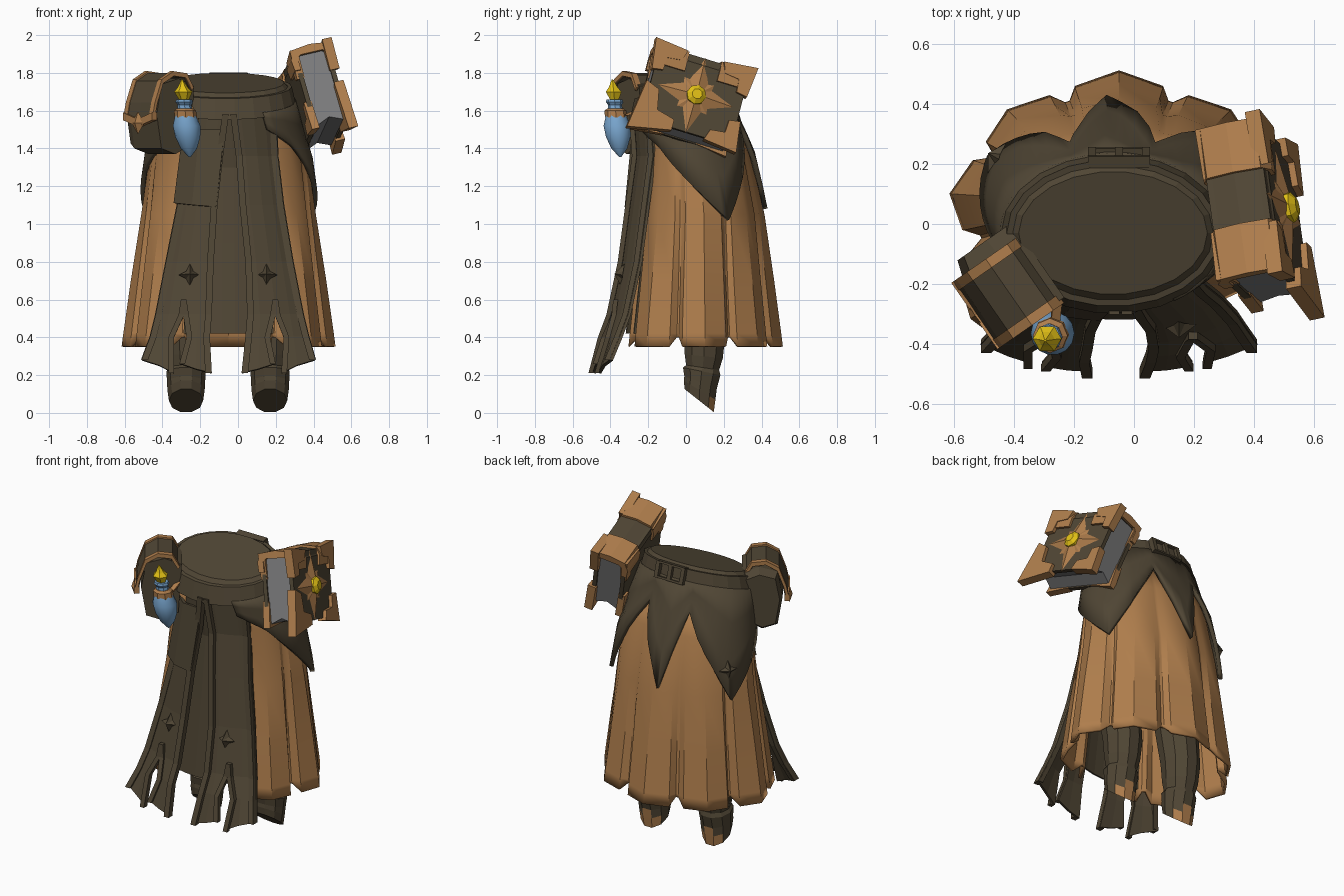
import bpy, math
from mathutils import Vector, Matrix

if "Cube" in bpy.data.objects:
    bpy.data.objects.remove(bpy.data.objects["Cube"])


def material(name, rgb):
    m = bpy.data.materials.new(name)
    m.diffuse_color = (*rgb, 1)
    m.use_nodes = True
    m.node_tree.nodes["Principled BSDF"].inputs["Base Color"].default_value = m.diffuse_color
    return m


DARK = material("dark brown cloth", (0.080, 0.061, 0.035))
TAN = material("tan leather", (0.43, 0.208, 0.073))
GREY = material("grey paper", (0.21, 0.21, 0.215))
BLUE = material("blue glass", (0.19, 0.38, 0.62))
GOLD = material("yellow gold", (0.76, 0.53, 0.008))


def mesh(name, verts, faces, mat, thick=0, smooth=False, mtx=None):
    me = bpy.data.meshes.new(name)
    me.from_pydata([(mtx @ Vector(v)) if mtx else Vector(v) for v in verts], [], faces)
    me.materials.append(mat)
    ob = bpy.data.objects.new(name, me)
    bpy.context.collection.objects.link(ob)
    bpy.context.view_layer.objects.active = ob
    ob.select_set(True)
    bpy.ops.object.mode_set(mode='EDIT')
    bpy.ops.mesh.select_all(action='SELECT')
    bpy.ops.mesh.remove_doubles(threshold=0.00005)
    bpy.ops.mesh.normals_make_consistent(inside=False)
    bpy.ops.object.mode_set(mode='OBJECT')
    if smooth:
        bpy.ops.object.shade_smooth_by_angle(angle=math.radians(28))
    ob.select_set(False)
    if thick:
        mod = ob.modifiers.new("thickness", 'SOLIDIFY')
        mod.thickness, mod.offset = thick, 0
    return ob


def loft(name, rings, mat, closed=True, caps=True, **kw):
    n = len(rings[0])
    faces = [(r * n + i, r * n + (i + 1) % n, (r + 1) * n + (i + 1) % n, (r + 1) * n + i)
             for r in range(len(rings) - 1) for i in range(n if closed else n - 1)]
    if closed and caps:
        faces += [tuple(range(n))[::-1], tuple(range((len(rings) - 1) * n, len(rings) * n))]
    return mesh(name, [p for r in rings for p in r], faces, mat, **kw)


def plate(name, poly, w0, w1, mat, mtx):
    return loft(name, [[(u, v, w) for u, v in poly] for w in (w0, w1)], mat, mtx=mtx)


def box(name, a, b, mat, mtx):
    poly = [(a[0], a[1]), (b[0], a[1]), (b[0], b[1]), (a[0], b[1])]
    return plate(name, poly, a[2], b[2], mat, mtx)


def star(name, mtx, long, short, height, mat, points=4):
    n = points * 2
    rim = [((short if i % 2 else long) * math.cos(i * 2 * math.pi / n),
            (short if i % 2 else long) * math.sin(i * 2 * math.pi / n), 0) for i in range(n)]
    faces = [(i, (i + 1) % n, n) for i in range(n)] + [tuple(range(n))[::-1]]
    return mesh(name, rim + [(0, 0, height)], faces, mat, mtx=mtx)


def ribbon(name, pts, mat, width=0.035, thick=0.025):
    w, t = width / 2, thick / 2
    rings = [[(x - w, y - t, z), (x + w, y - t, z), (x + w, y + t, z), (x - w, y + t, z)] for x, y, z in pts]
    return loft(name, rings, mat)


def frame(centre, u, w):
    w = Vector(w).normalized()
    u = Vector(u)
    u = (u - w * u.dot(w)).normalized()
    v = w.cross(u)
    return Matrix.Translation(centre) @ Matrix((u, v, w)).transposed().to_4x4()


def lerp(keys, x):
    for a, b in zip(keys, keys[1:]):
        if a[0] <= x <= b[0]:
            f = (x - a[0]) / (b[0] - a[0])
            return [p + (q - p) * f for p, q in zip(a[1:], b[1:])]
    return list(keys[0][1:] if x < keys[0][0] else keys[-1][1:])


# body outline by height: z, centre x, centre y, radius x, radius y
BODY = [(0.33, -0.05, 0.07, 0.53, 0.41), (1.05, -0.05, 0.07, 0.44, 0.325), (1.4, -0.05, 0.05, 0.40, 0.27),
        (1.6, -0.07, -0.02, 0.35, 0.25), (1.7, -0.07, -0.03, 0.34, 0.235)]


def on_body(deg, z, grow=0.0, mult=1.0):
    cx, cy, rx, ry = lerp(BODY, z)
    a = math.radians(deg)
    return (cx + (rx * mult + grow) * math.cos(a), cy + (ry * mult + grow) * math.sin(a), z)


# pleated skirt, open at the front
PLEAT = {-20: -0.085, -16: 0.0, 0: 0.065, 16: 0.0, 20: -0.085}
cols = [(90 + 43 * k + o, d) for k in range(-4, 5) for o, d in PLEAT.items() if -77 < 90 + 43 * k + o < 257]
rings = []
for z in (1.6, 1.4, 1.05, 0.7, 0.42, 0.35):
    d = min(1, (1.6 - z) / 1.0)
    rings.append([on_body(a, z + (0.05 if out < -0.05 and z < 0.36 else 0), 0,
                          1 + (out - (0.04 * abs(math.sin(math.radians(2 * a))) if 0 < a < 180 else 0)) * d)
                  for a, out in cols])
loft("pleated_skirt", rings, TAN, closed=False, thick=0.018, smooth=True)
# dark layer behind the front opening
loft("front_underlayer", [[on_body(a, z, -0.015) for a in range(242, 299, 8)] for z in (1.6, 1.3, 0.9, 0.42)],
     DARK, closed=False, thick=0.012)

# pointed hip apron
HEM = [(-58, 1.5), (-40, 1.42), (25, 1.02), (45, 1.24), (70, 1.56), (95, 1.08), (112, 1.55), (155, 1.03),
       (185, 1.27), (222, 1.45)]
angles = sorted(set(range(-58, 223, 7)) | {h[0] for h in HEM})
rings = []
for s in (0, 0.3, 0.65, 1):
    row = []
    for a in angles:
        top = 1.65 + 0.07 * math.sin(math.radians(a))
        z = top + (lerp(HEM, a)[0] - top) * s
        row.append(on_body(a, z, 0.02 + 0.012 * s))
    rings.append(row)
loft("hip_apron", rings, DARK, closed=False, thick=0.025, smooth=True)
p = Vector(on_body(152, 1.22, 0.04))
star("apron_stud", frame(p, (0, 0, 1), (-0.85, 0.5, 0.1)), 0.06, 0.025, 0.035, DARK)


# tilted belt and waist cap
def waist(grow, drop, n=22):
    pts = []
    for i in range(n):
        a = 2 * math.pi * i / n
        y = -0.03 + (0.22 + grow) * math.sin(a)
        pts.append((-0.07 + (0.33 + grow) * math.cos(a), y, 1.755 + 0.26 * y - drop))
    return pts


loft("waist_cap", [waist(0, 0.12), waist(0.005, 0.02), waist(-0.015, 0)], DARK)
loft("belt", [waist(0.0, 0.02), waist(0.025, 0.02), waist(0.05, 0.125), waist(0.0, 0.135)], DARK, caps=False)
buckle = frame((-0.05, 0.222, 1.745), (-1, 0, 0), (0, 1, 0.3))
for x in (-0.09, 0, 0.09):
    box("buckle_bar", (x - 0.013, -0.05, -0.02), (x + 0.013, 0.05, 0.022), DARK, buckle)
for v in (-0.05, 0.04):
    box("buckle_rail", (-0.1, v, -0.02), (0.1, v + 0.013, 0.02), DARK, buckle)

# two slit front panels: z, y, outer x, inner x
DEPTH = [(1.58, -0.27), (1.36, -0.255), (1.1, -0.29), (0.8, -0.33), (0.52, -0.39), (0.4, -0.435), (0.25, -0.485)]
LEFT = [(-0.27, -0.05), (-0.29, -0.08), (-0.32, -0.11), (-0.38, -0.13), (-0.435, -0.14), (-0.465, -0.15), (-0.51, -0.14)]
RIGHT = [(0.2, -0.04), (0.21, -0.01), (0.24, 0.01), (0.29, 0.04), (0.345, 0.05), (0.375, 0.04), (0.41, 0.02)]
COLS = [0, 0.25, 0.5, 0.5, 0.78, 1]
for side, xs in (("left", LEFT), ("right", RIGHT)):
    verts, faces = [], []
    for r, ((z, y), (xo, xi)) in enumerate(zip(DEPTH, xs)):
        for c, t in enumerate(COLS):
            if r > 4:  # open the slit
                t += {2: -0.11, 3: 0.12}.get(c, 0) * (1 if r == 5 else 0.4)
            dz = 0.0 if r < 6 else (0.03, 0.0, -0.04, 0.01, -0.02, -0.04)[c]
            verts.append((xo + (xi - xo) * t, y + 0.09 * (1 - t) ** 2, z + dz))
    for r in range(len(DEPTH) - 1):
        faces += [(r * 6 + c, r * 6 + c + 1, r * 6 + c + 7, r * 6 + c + 6) for c in (0, 1, 3, 4)]
    mesh(side + "_front_panel", verts, faces, DARK, thick=0.018)
    edge = lambda c, dx, r0=0: [(verts[r * 6 + c][0] + dx, verts[r * 6 + c][1] - 0.014, verts[r * 6 + c][2])
                                for r in range(r0, len(DEPTH))]
    s = 1 if side == "left" else -1
    ribbon(side + "_outer_border", edge(0, 0.016 * s), DARK, 0.035, 0.045)
    ribbon(side + "_inner_border", edge(5, -0.016 * s), DARK, 0.035, 0.035)
    apex = [(verts[26][0], verts[26][1] - 0.005, 0.6)]
    ribbon(side + "_slit_border_a", apex + edge(2, -0.012 * s, 4), DARK, 0.03)
    ribbon(side + "_slit_border_b", apex + edge(3, 0.012 * s, 4), DARK, 0.03)
    star(side + "_panel_stud", frame((-0.255 if s > 0 else 0.15, -0.335, 0.73), (0, 0.15, 1), (0, -1, 0.15)),
         0.06, 0.028, 0.045, DARK)
# folded upper layer on the left panel
loft("left_panel_overlap", [[(-0.285, -0.19, 1.5), (-0.2, -0.265, 1.5), (-0.07, -0.275, 1.5)],
                            [(-0.335, -0.23, 1.11), (-0.24, -0.30, 1.1), (-0.115, -0.315, 1.09)]],
     DARK, closed=False, thick=0.02)

# boots with slanted soles and tan heels: z, centre y, radius, slant
BOOT = [(0.9, 0.03, 0.14, 0), (0.42, 0.098, 0.117, 0), (0.3, 0.094, 0.106, 0.1), (0.24, 0.088, 0.092, 0.15),
        (0.22, 0.083, 0.104, 0.2), (0.16, 0.077, 0.09, 0.4), (0.12, 0.072, 0.088, 0.6), (0.065, 0.07, 0.081, 0.79)]
for side, x0 in (("left", -0.275), ("right", 0.17)):
    rings = []
    for z, cy, r, k in BOOT:
        ring = [(math.cos(i * math.pi / 5) * r, math.sin(i * math.pi / 5) * r) for i in range(10)]
        rings.append([(x0 + a * (1.12 if z < 0.2 else 1), cy + b, z - k * b) for a, b in ring])
    boot = loft(side + "_boot", rings, DARK)
    boot.data.materials.append(TAN)
    for f in boot.data.polygons:
        if f.normal.y > (0.5 if f.center.z < 0.06 else 0.9) and f.center.z < 0.13:
            f.material_index = 1

# clasped book hung on the right hip; local axes: along spine, up, outward
B = frame((0.405, 0.03, 1.657), (-0.17, 0.95, -0.30), (0.95, 0.2, 0.22))
pages = [(-0.2, -0.07), (0.195, -0.08), (0.195, 0.08), (-0.2, 0.07), (-0.17, 0.0)]
loft("book_pages", [[(u, v, w) for v, w in pages] for u in (-0.24, 0.24)], GREY, mtx=B)
for w, nm in ((0.075, "outer"), (-0.1, "inner")):
    box(nm + "_book_cover", (-0.25, -0.205, w), (0.25, 0.21, w + 0.025), DARK, B)


def spine(name, u0, u1, grow, mat):
    outer = [(0.11, 0.10), (0.17, 0.105), (0.21, 0.08), (0.222, 0), (0.21, -0.08), (0.17, -0.105), (0.11, -0.10)]
    inner = [(0.11, -0.08), (0.175, -0.08), (0.19, -0.06), (0.19, 0.06), (0.175, 0.08), (0.11, 0.08)]
    sec = [(v + (grow if v > 0.2 else 0), w + math.copysign(grow, w) * (abs(w) > 0)) for v, w in outer] + inner
    loft(name, [[(u, v, w) for v, w in sec] for u in (u0, u1)], mat, mtx=B)


spine("book_spine", -0.25, 0.25, 0, DARK)
for s in (-1, 1):
    spine("spine_cap", s * 0.09, s * 0.265, 0.014, TAN)
CORNER = [(0.285, 0.24), (0.265, 0.07), (0.205, 0.08), (0.20, 0.15), (0.12, 0.16), (0.10, 0.22)]
BIG = [(0.315, 0.275), (0.275, 0.0), (0.20, 0.03), (0.18, 0.14), (0.08, 0.165), (0.08, 0.225)]
for su in (-1, 1):
    for sv in (-1, 1):
        poly = [(u * su, v * sv) for u, v in (BIG if su < 0 and sv < 0 else CORNER)]
        plate("outer_corner_guard", poly, 0.07, 0.122, TAN, B)
        plate("inner_corner_guard", [(u * su * 0.93, v * sv * 0.93) for u, v in CORNER], -0.112, -0.07, TAN, B)
star("book_star", B @ Matrix.Translation((0, 0, 0.099)), 0.215, 0.085, 0.035, TAN)
star("book_star_diagonal", B @ Matrix.Translation((0, 0, 0.099)) @ Matrix.Rotation(math.pi / 4, 4, 'Z'),
     0.12, 0.075, 0.03, TAN)
loft("book_gem", [[(r * math.cos(i * math.pi / 4), r * math.sin(i * math.pi / 4), w) for i in range(8)]
                  for r, w in ((0.053, 0.10), (0.053, 0.13), (0.028, 0.148))], GOLD, mtx=B)

# belt pouch on the left hip; local axes: tangent, up, outward
P = frame((-0.40, -0.215, 1.58), (0.57, -0.82, 0), (-0.82, -0.57, 0))
SIDE = [(-0.16, -0.10), (-0.21, 0.0), (-0.18, 0.09), (0.0, 0.12), (0.16, 0.09), (0.19, -0.02), (0.15, -0.12)]
loft("pouch_body", [[(u, v * k, w * k) for v, w in SIDE] for u, k in ((-0.185, 0.85), (-0.13, 1), (0.12, 1))],
     DARK, mtx=P)
FLAP = [(0.13, -0.10), (0.20, -0.06), (0.21, 0.02), (0.17, 0.09), (0.06, 0.13), (-0.01, 0.145)]
loft("pouch_flap", [[(u, v - (0.04 if u == 0 and i == 5 else 0), w) for u in (-0.125, 0, 0.125)]
                    for i, (v, w) in enumerate(FLAP)], DARK, closed=False, thick=0.02, mtx=P)
for s in (-1, 1):
    loft("flap_side_trim", [[(s * u, v * m, w * m) for u, m in ((0.10, 0.97), (0.135, 0.97), (0.135, 1.09),
                                                                (0.10, 1.09))] for v, w in FLAP], TAN, mtx=P)
    plate("flap_front_trim", [(0, -0.065), (s * 0.135, -0.03), (s * 0.135, 0.01), (0, -0.025)], 0.13, 0.162, TAN, P)
star("pouch_clasp", P @ Matrix.Translation((0, -0.045, 0.158)), 0.06, 0.042, 0.02, TAN)


# slightly leaning vial with stopper
def turned(name, prof, mat, n=8, smooth=False):
    loft(name, [[(-0.272 - 0.1 * (z - 1.52) + r * math.cos(i * 2 * math.pi / n),
                  -0.365 - 0.1 * (z - 1.52) + r * math.sin(i * 2 * math.pi / n), z)
                 for i in range(n)] for r, z in prof], mat, smooth=smooth)


turned("vial_glass", [(0.006, 1.355), (0.043, 1.40), (0.066, 1.46), (0.073, 1.52), (0.055, 1.575)], BLUE, 14, True)
turned("vial_collar", [(0.045, 1.555), (0.06, 1.565), (0.058, 1.60), (0.042, 1.612)], TAN)
turned("vial_neck", [(0.04, 1.60), (0.036, 1.63), (0.046, 1.645), (0.042, 1.66)], BLUE)
turned("vial_stopper", [(0.022, 1.65), (0.048, 1.70), (0.028, 1.722), (0.004, 1.765)], GOLD, 6)
# strap from the collar to the belt
ribbon("vial_strap", [(-0.262, -0.315, 1.575), (-0.255, -0.25, 1.61), (-0.24, -0.22, 1.64)], TAN, 0.03, 0.03)
